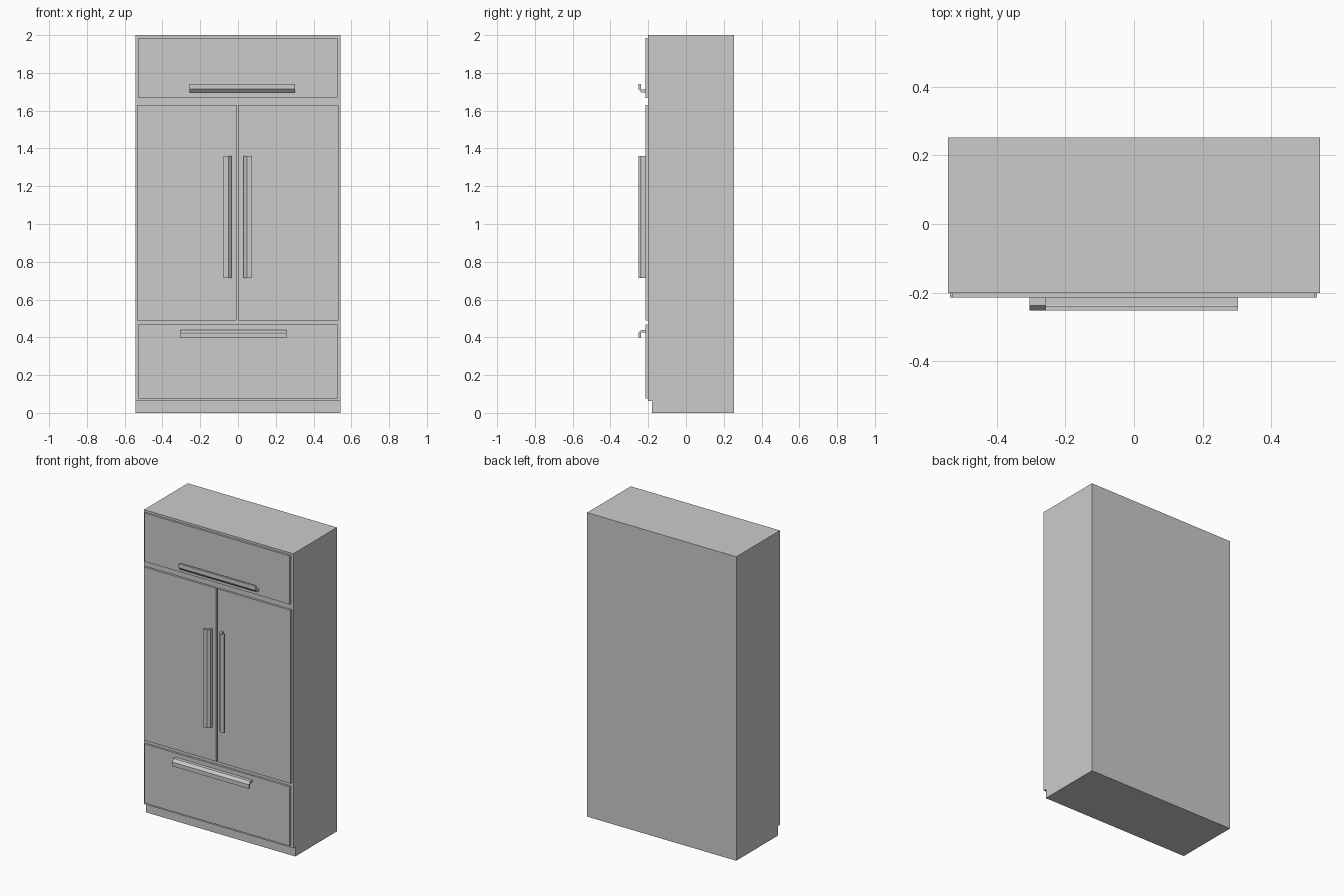
import bpy
import bmesh
from mathutils import Vector

cube = bpy.data.objects.get("Cube")
if cube:
    bpy.data.objects.remove(cube, do_unlink=True)

# Single painted-metal colour
GREY = (0.6, 0.6, 0.6, 1)
mat = bpy.data.materials.new("light grey metal")
mat.use_nodes = True
mat.diffuse_color = GREY
mat.node_tree.nodes["Principled BSDF"].inputs["Base Color"].default_value = GREY


def extrude(name, points, offset):
    """Prism from a closed 3D outline swept along an offset."""
    bm = bmesh.new()
    face = bm.faces.new([bm.verts.new(p) for p in points])
    swept = bmesh.ops.extrude_face_region(bm, geom=[face], use_keep_orig=True)
    moved = [g for g in swept["geom"] if isinstance(g, bmesh.types.BMVert)]
    bmesh.ops.translate(bm, verts=moved, vec=Vector(offset))
    bmesh.ops.recalc_face_normals(bm, faces=bm.faces[:])
    mesh = bpy.data.meshes.new(name)
    bm.to_mesh(mesh)
    bm.free()
    mesh.materials.append(mat)
    obj = bpy.data.objects.new(name, mesh)
    bpy.context.collection.objects.link(obj)
    return obj


HALF, FRONT, BACK, PANEL = 0.543, -0.201, 0.253, -0.214

# Cabinet with a recessed toe kick
side = [(BACK, 0), (BACK, 2), (FRONT, 2), (FRONT, 0.062), (-0.18, 0.062), (-0.18, 0)]
extrude("cabinet", [(-HALF, y, z) for y, z in side], (2 * HALF, 0, 0))

# Front panels: x range, z range
panels = {
    "top_panel": (-0.53, 0.526, 1.667, 1.986),
    "right_door": (-0.536, -0.009, 0.49, 1.63),
    "left_door": (0.001, 0.533, 0.49, 1.63),
    "bottom_drawer": (-0.53, 0.526, 0.077, 0.467),
}
for name, (x0, x1, z0, z1) in panels.items():
    outline = [(x0, FRONT, z0), (x1, FRONT, z0), (x1, FRONT, z1), (x0, FRONT, z1)]
    extrude(name, outline, (0, PANEL - FRONT, 0))

# Hooked pull section: (distance from the stem edge, depth)
HOOK = [(0, PANEL), (0, -0.237), (0.017, -0.252), (0.044, -0.252),
        (0.044, -0.239), (0.016, -0.239), (0.014, -0.236), (0.014, PANEL)]


def flat_pull(name, x0, x1, z, way):
    extrude(name, [(x0, y, z + way * u) for u, y in HOOK], (x1 - x0, 0, 0))


def upright_pull(name, x, way):
    extrude(name, [(x + way * u, y, 0.713) for u, y in HOOK], (0, 0, 0.647))


flat_pull("top_handle", -0.258, 0.303, 1.697, 1)
flat_pull("drawer_handle", -0.305, 0.256, 0.44, -1)
upright_pull("right_door_handle", -0.034, -1)
upright_pull("left_door_handle", 0.03, 1)
